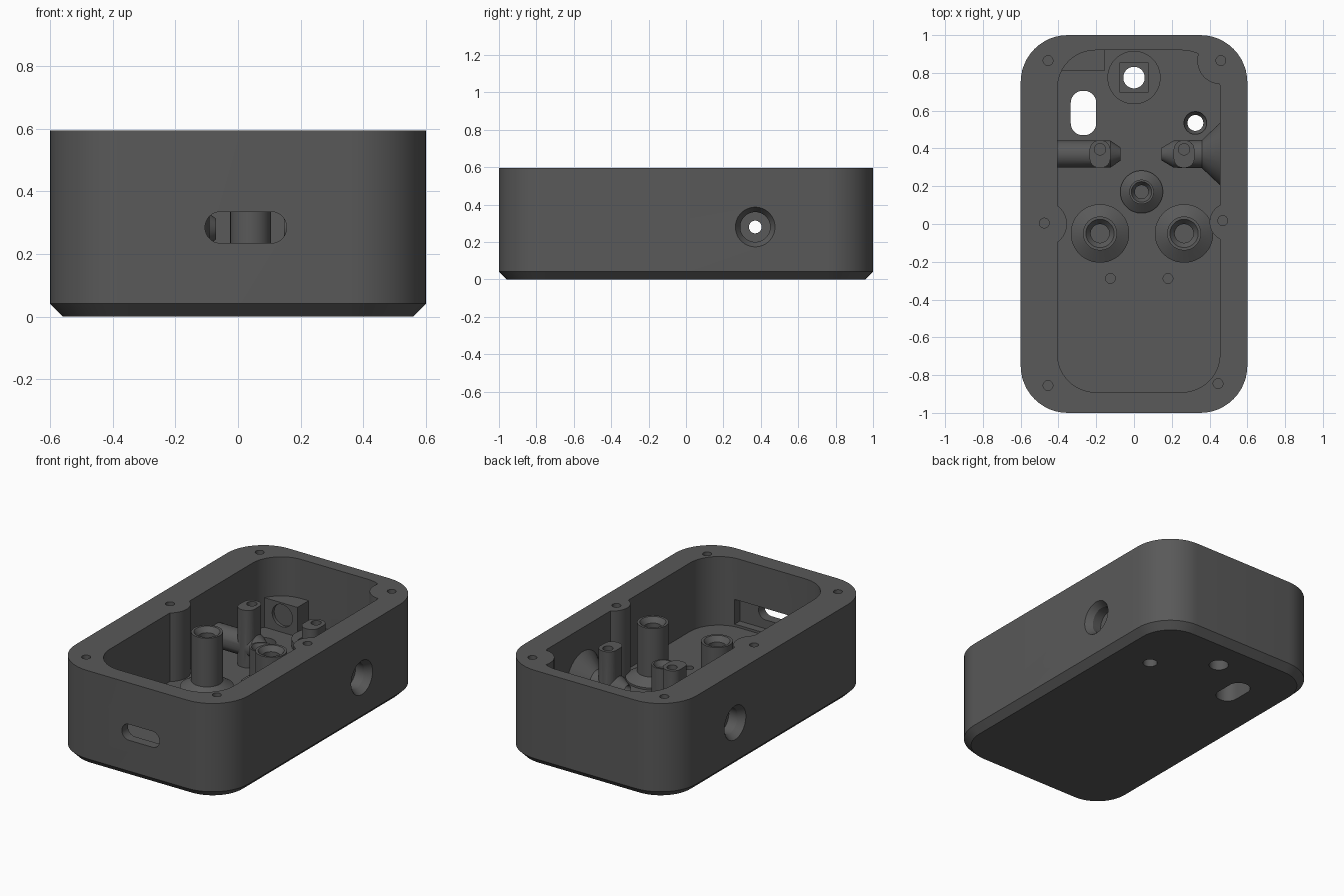
import bpy, bmesh, math
from mathutils import Matrix, Vector

if "Cube" in bpy.data.objects:
    bpy.data.objects.remove(bpy.data.objects["Cube"])

H, FLOOR, AXIS_Y, AXIS_Z = 0.595, 0.165, 0.36, 0.28
grey = bpy.data.materials.new("dark grey plastic")
grey.diffuse_color = (0.1, 0.1, 0.1, 1)
grey.use_nodes = True
grey.node_tree.nodes["Principled BSDF"].inputs["Base Color"].default_value = grey.diffuse_color


def finish(name, bm):
    bmesh.ops.recalc_face_normals(bm, faces=bm.faces)
    me = bpy.data.meshes.new(name)
    bm.to_mesh(me)
    bm.free()
    me.materials.append(grey)
    ob = bpy.data.objects.new(name, me)
    bpy.context.collection.objects.link(ob)
    return ob


def loft(name, rings):
    """Closed solid through a stack of equal-length point rings."""
    bm = bmesh.new()
    vs = [[bm.verts.new(p) for p in r] for r in rings]
    n = len(vs[0])
    for a, b in zip(vs, vs[1:]):
        for i in range(n):
            j = (i + 1) % n
            bm.faces.new((a[i], a[j], b[j], b[i]))
    bm.faces.new(vs[0][::-1])
    bm.faces.new(vs[-1])
    return finish(name, bm)


def rounded(x0, x1, y0, y1, r, z, seg=12):
    pts = []
    corners = ((x1 - r, y1 - r), (x0 + r, y1 - r), (x0 + r, y0 + r), (x1 - r, y0 + r))
    for k, (cx, cy) in enumerate(corners):
        for i in range(seg + 1):
            a = math.pi / 2 * (k + i / seg)
            pts.append((cx + r * math.cos(a), cy + r * math.sin(a), z))
    return pts


def turned(name, origin, profile, axis="Z", seg=40):
    """Turned solid from (radius, distance along axis) pairs."""
    rings = []
    for r, d in profile:
        ring = []
        for i in range(seg):
            a = 2 * math.pi * (i + 0.5) / seg
            c, s = r * math.cos(a), r * math.sin(a)
            p = (c, s, d) if axis == "Z" else (d, c, s)
            ring.append(Vector(origin) + Vector(p))
        rings.append(ring)
    return loft(name, rings)


def slab(name, x0, x1, y0, y1, z0, z1):
    return loft(name, [[(x0, y0, z), (x1, y0, z), (x1, y1, z), (x0, y1, z)] for z in (z0, z1)])


def combine(target, tool, op):
    m = target.modifiers.new("bool", "BOOLEAN")
    m.operation, m.object, m.solver = op, tool, "EXACT"
    dg = bpy.context.evaluated_depsgraph_get()
    me = bpy.data.meshes.new_from_object(target.evaluated_get(dg))
    target.modifiers.clear()
    target.data = me
    bpy.data.objects.remove(tool)


def add(tool):
    combine(case, tool, "UNION")


def cut(tool):
    combine(case, tool, "DIFFERENCE")


# Outer case with chamfered bottom edge
c = 0.042
case = loft("case", [rounded(-0.6 + c, 0.6 - c, -1 + c, 1 - c, 0.25 - c, 0),
                     rounded(-0.6, 0.6, -1, 1, 0.25, c),
                     rounded(-0.6, 0.6, -1, 1, 0.25, H)])

# Cavity, leaving screw bosses in the walls
cavity = loft("cavity", [rounded(-0.405, 0.455, -0.89, 0.92, 0.2, z) for z in (FLOOR, 0.8)])
for x, y, r in ((-0.475, 0, 0.12), (0.5, 0.01, 0.1), (0.46, 0.865, 0.125)):
    combine(cavity, turned("boss", (x, y, 0), ((r, 0), (r, 1))), "DIFFERENCE")
cut(cavity)

# Round sockets on flared bases
posts = ((-0.18, -0.05, 0.155, 0.09, 0.52), (0.265, -0.05, 0.155, 0.09, 0.52),
         (0.04, 0.17, 0.113, 0.065, 0.4))
for x, y, rb, r, top in posts:
    add(turned("post", (x, y, 0), ((rb, 0.12), (rb, FLOOR + 0.012), (r, FLOOR + 0.05), (r, top))))
for x, y, rb, r, top in posts:
    cut(turned("socket", (x, y, 0), ((r * 0.55, 0.2), (r * 0.55, top - 0.03),
                                     (r * 0.83, top), (r * 0.83, top + 0.1))))

# Nozzle arms on a shared side-to-side axis
axis = (0, AXIS_Y + 0.01, AXIS_Z)
add(turned("left_arm", axis, ((0.072, -0.5), (0.072, -0.125), (0.03, -0.065)), "X"))
add(turned("right_arm", axis, ((0.03, 0.14), (0.072, 0.21), (0.075, 0.36),
                              (0.165, 0.455), (0.165, 0.5)), "X"))

# Clamp towers over the arms
for x in (-0.18, 0.265):
    add(loft("tower", [rounded(x - 0.055, x + 0.055, 0.297, 0.443, 0.05, z, 6)
                       for z in (0.13, 0.525)]))

# Mount at the back of the floor and bracket in the back corner
add(turned("mount", (0, 0.775, 0), ((0.141, 0.1), (0.141, 0.21))))
add(slab("bracket", -0.43, -0.155, 0.81, 0.95, 0.13, 0.35))
bracket_recess = turned("recess", (0, 0, 0), ((0.07, -0.02), (0.07, 0.02)))
bracket_recess.data.transform(Matrix.Translation((-0.26, 0.81, 0.27)) @ Matrix.Rotation(math.pi / 2, 4, "X"))
cut(bracket_recess)

# Side ports: chamfered counterbores joined by a thin bore
cut(turned("right_port", axis, ((0.08, 0.5), (0.08, 0.56), (0.106, 0.6), (0.106, 0.7)), "X"))
cut(turned("left_port", axis, ((0.106, -0.7), (0.106, -0.6), (0.08, -0.56), (0.08, -0.5)), "X"))
cut(turned("bore", axis, ((0.034, -0.8), (0.034, 0.8)), "X", 24))

# Tower screw holes, lid screw holes and floor pin holes
holes = [(x, 0.395, 0.34, 0.03) for x in (-0.18, 0.265)]
holes += [(x, y, 0.3, 0.026) for x, y in ((-0.455, 0.865), (0.46, 0.865), (-0.475, 0.005),
                                         (0.47, 0.018), (-0.455, -0.855), (0.445, -0.845))]
holes += [(x, -0.288, 0.1, 0.026) for x in (-0.125, 0.18)]
for x, y, z, r in holes:
    cut(turned("hole", (x, y, 0), ((r, z), (r, 0.9)), seg=20))

# Floor openings
cut(slab("square_pocket", -0.075, 0.075, 0.695, 0.855, 0.1, 0.4))
cut(turned("mount_hole", (0, 0.775, 0), ((0.057, -0.1), (0.057, 0.3))))
cut(turned("vent", (0.325, 0.535, 0), ((0.042, -0.1), (0.042, 0.12), (0.06, 0.15), (0.06, 0.3))))
cut(loft("floor_slot", [rounded(-0.335, -0.2, 0.47, 0.705, 0.064, z) for z in (-0.1, 0.3)]))

# Front connector slot with an inner pocket
connector = loft("connector", [rounded(-0.105, 0.155, 0.235, 0.335, 0.049, z) for z in (0.8, 1.1)])
connector.data.transform(Matrix.Rotation(math.pi / 2, 4, "X"))
cut(connector)
cut(slab("connector_pocket", -0.235, 0.285, -0.94, -0.85, 0.18, 0.335))

bpy.context.view_layer.objects.active = case
case.select_set(True)
bpy.ops.object.shade_smooth_by_angle(angle=math.radians(25))
